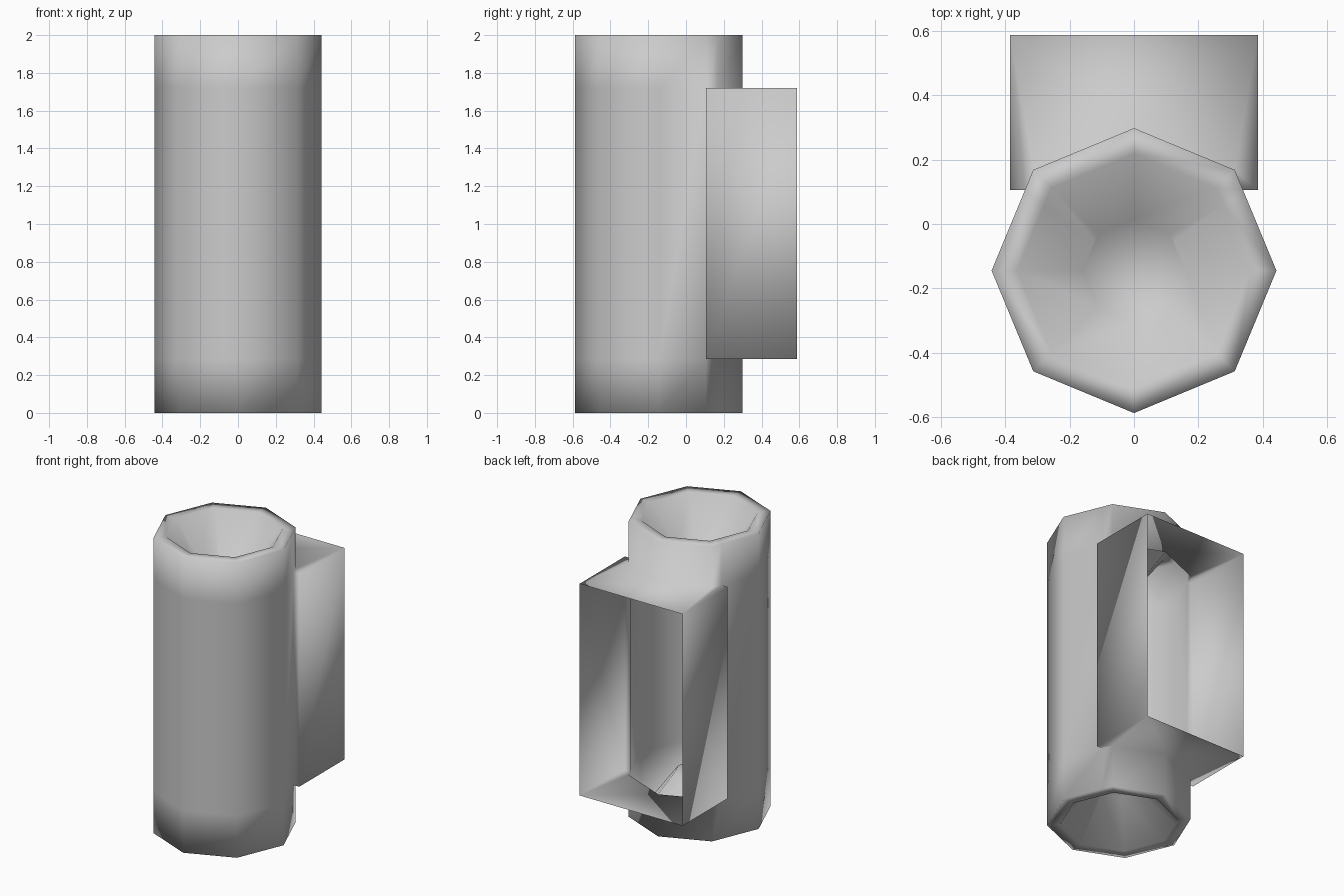
import bpy, bmesh
from math import cos, sin, pi

if "Cube" in bpy.data.objects:
    bpy.data.objects.remove(bpy.data.objects["Cube"])

R, CY = 0.443, -0.145             # tube radius and centre
Z0, Z1, TOP = 0.285, 1.72, 2.0    # box bottom, box top, tube top
BX, BY0, BY1 = 0.385, 0.105, 0.588  # box half width, front, back


def octagon(r):
    return [(r * cos(i * pi / 4), CY + r * sin(i * pi / 4)) for i in range(8)]


# Tube outline: octagon plus the two seam points where the box front meets it
o = octagon(R)
t = (BY0 - o[0][1]) / (o[1][1] - o[0][1])
sx = o[0][0] + t * (o[1][0] - o[0][0])
outline = [(sx, BY0), o[1], o[2], o[3], (-sx, BY0)] + o[4:] + [o[0]]
n = len(outline)

bm = bmesh.new()


def ring(points, z):
    return [bm.verts.new((x, y, z)) for x, y in points]


# Tube wall, left open where the box joins (first four spans of the middle)
rings = [ring(outline, z) for z in (0, Z0, Z1, TOP)]
for k in range(3):
    a, b = rings[k], rings[k + 1]
    for i in range(n):
        if k == 1 and i < 4:
            continue
        j = (i + 1) % n
        bm.faces.new((a[i], a[j], b[j], b[i]))

# Rim and tapered recess at both ends
inner = [(x * 0.82, CY + (y - CY) * 0.82) for x, y in outline]
floor = [(x * 0.36, CY + (y - CY) * 0.36) for x, y in outline]
for outer, z, depth in ((rings[0], 0, 0.27), (rings[3], TOP, TOP - 0.27)):
    rim, pit = ring(inner, z), ring(floor, depth)
    for a, b in ((outer, rim), (rim, pit)):
        for i in range(n):
            j = (i + 1) % n
            bm.faces.new((a[i], a[j], b[j], b[i]))
    bm.faces.new(pit)

# Box: front flanges, side walls, lid and floor, open at the back
box = [(BX, BY0), (BX, BY1), (-BX, BY1), (-BX, BY0)]
lo, hi = ring(box, Z0), ring(box, Z1)
for i in (0, 2):
    bm.faces.new((lo[i], lo[i + 1], hi[i + 1], hi[i]))
for c, s in ((0, 0), (3, 4)):
    bm.faces.new((lo[c], hi[c], rings[2][s], rings[1][s]))
for corner, tube in ((lo, rings[1]), (hi, rings[2])):
    bm.faces.new((corner[0], corner[1], tube[1], tube[0]))
    bm.faces.new((corner[1], tube[2], tube[1]))
    bm.faces.new((corner[1], corner[2], tube[2]))
    bm.faces.new((corner[2], tube[3], tube[2]))
    bm.faces.new((corner[2], corner[3], tube[4], tube[3]))

bmesh.ops.recalc_face_normals(bm, faces=bm.faces)
for f in bm.faces:
    f.smooth = True
mesh = bpy.data.meshes.new("tube_with_open_box")
bm.to_mesh(mesh)
bm.free()
bpy.context.collection.objects.link(bpy.data.objects.new("tube_with_open_box", mesh))
